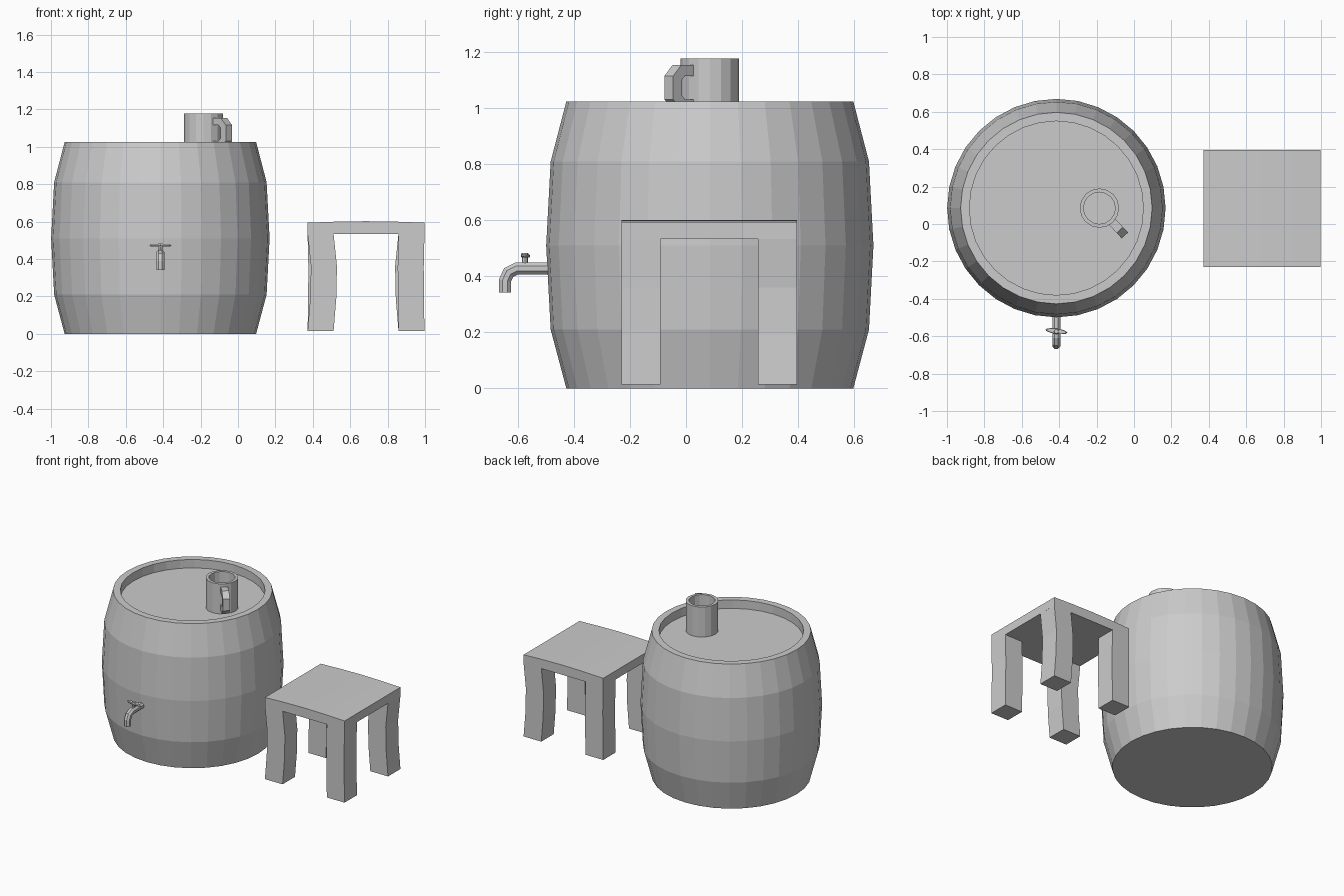
import bpy
import bmesh
from math import cos, sin, pi, radians
from mathutils import Vector, Matrix

if "Cube" in bpy.data.objects:
    bpy.data.objects.remove(bpy.data.objects["Cube"])


def finish(name, bm):
    bmesh.ops.remove_doubles(bm, verts=bm.verts, dist=1e-5)
    bmesh.ops.recalc_face_normals(bm, faces=bm.faces)
    me = bpy.data.meshes.new(name)
    bm.to_mesh(me)
    bm.free()
    ob = bpy.data.objects.new(name, me)
    bpy.context.collection.objects.link(ob)
    return ob


def loft(name, rings):
    """Bridge closed rings of points and cap both ends."""
    bm = bmesh.new()
    vs = [[bm.verts.new(p) for p in r] for r in rings]
    n = len(vs[0])
    for a, b in zip(vs, vs[1:]):
        for i in range(n):
            j = (i + 1) % n
            bm.faces.new((a[i], a[j], b[j], b[i]))
    bm.faces.new(vs[0])
    bm.faces.new(vs[-1])
    return finish(name, bm)


def turned(name, profile, centre, sides, sx=1, sy=1):
    """Lathe a (radius, z) profile around a vertical axis."""
    cx, cy = centre
    return loft(name, [[(cx + sx * r * cos(2 * pi * i / sides),
                         cy + sy * r * sin(2 * pi * i / sides), z)
                        for i in range(sides)] for r, z in profile])


def swept(name, path, section, origin, angle):
    """Sweep a (side, normal) section along a mitred (out, z) path."""
    pts = [Vector(p) for p in path]
    place = Matrix.Translation((*origin, 0)) @ Matrix.Rotation(angle, 4, 'Z')
    rings = []
    for i, p in enumerate(pts):
        d0 = (p - pts[max(i - 1, 0)]).normalized()
        d1 = (pts[min(i + 1, len(pts) - 1)] - p).normalized()
        t = (d0 + d1).normalized()
        ref = d1 if d1.length else d0
        nrm = Vector((-t.y, t.x)) / t.dot(ref)
        rings.append([place @ Vector((p.x + nrm.x * v, u, p.y + nrm.y * v))
                      for u, v in section])
    return loft(name, rings)


BARREL = (-0.415, 0.085)
MUG = (-0.185, 0.085)

# Barrel with a recessed lid
turned("barrel", [(0.512, 0), (0.568, 0.21), (0.584, 0.51), (0.568, 0.81),
                  (0.512, 1.025), (0.465, 1.025), (0.465, 0.965)], BARREL, 32)

# Mug and its handle
turned("mug", [(0.105, 0.965), (0.105, 1.178), (0.085, 1.178), (0.085, 0.99)], MUG, 16)
square = [(-0.023, -0.02), (0.023, -0.02), (0.023, 0.02), (-0.023, 0.02)]
swept("mug_handle", [(0.095, 1.135), (0.152, 1.135), (0.18, 1.107), (0.18, 1.04),
                     (0.152, 1.012), (0.095, 1.012)], square, MUG, radians(-47))

# Tap: spout, stem and oval grip
octagon = [(0.023 * cos(pi / 8 + i * pi / 4), 0.023 * sin(pi / 8 + i * pi / 4))
           for i in range(8)]
swept("tap_spout", [(0.55, 0.428), (0.69, 0.428), (0.718, 0.414), (0.731, 0.385),
                    (0.731, 0.342)], octagon, BARREL, radians(-90))
turned("tap_stem", [(0.011, 0.44), (0.011, 0.472), (0.015, 0.474), (0.011, 0.484)],
       (-0.415, -0.575), 8)
grip = turned("tap_grip", [(0.052, 0.467), (0.06, 0.473), (0.052, 0.479)], (0, 0), 12, 1, 0.24)
grip.location = (-0.415, -0.573, 0)
grip.rotation_euler.z = radians(-8)

# Stool seat, slightly bowed along its upper face
X0, X1, Y0, Y1 = 0.372, 0.997, -0.23, 0.396
bm = bmesh.new()
top = [[bm.verts.new((X0 + (X1 - X0) * i / 4, Y0 + (Y1 - Y0) * j / 4,
                      0.594 + 0.008 * sin(pi * i / 4)))
        for j in range(5)] for i in range(5)]
for i in range(4):
    for j in range(4):
        bm.faces.new((top[i][j], top[i + 1][j], top[i + 1][j + 1], top[i][j + 1]))
ext = bmesh.ops.extrude_face_region(bm, geom=bm.faces[:])
for v in ext["geom"]:
    if isinstance(v, bmesh.types.BMVert):
        v.co.z = 0.533
finish("seat", bm)

# Four crooked square legs
W = 0.139
for name, x, y, bend in (("front_left_leg", X0, Y0, 0.018),
                         ("front_right_leg", X1 - W, Y0, -0.004),
                         ("back_left_leg", X0, Y1 - W, 0.004),
                         ("back_right_leg", X1 - W, Y1 - W, -0.018)):
    loft(name, [[(x + s, y, z), (x + W + s, y, z), (x + W + s, y + W, z), (x + s, y + W, z)]
                for s, z in ((0, 0.015), (bend * 0.8, 0.19), (bend, 0.36), (0, 0.535))])
